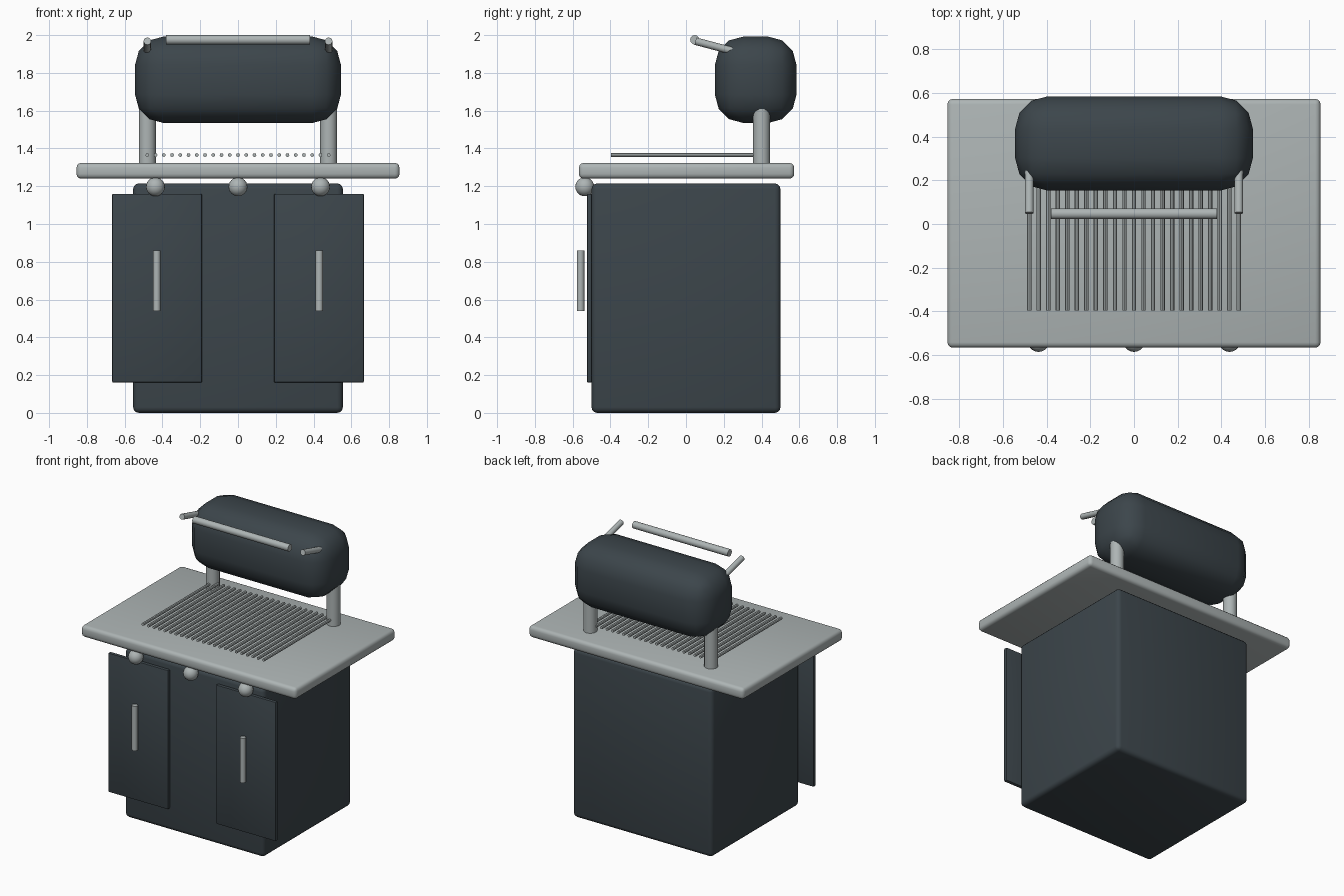
import bpy
from mathutils import Vector

if "Cube" in bpy.data.objects:
    bpy.data.objects.remove(bpy.data.objects["Cube"])


def material(name, rgb):
    m = bpy.data.materials.new(name)
    m.diffuse_color = (*rgb, 1)
    m.use_nodes = True
    m.node_tree.nodes["Principled BSDF"].inputs["Base Color"].default_value = m.diffuse_color
    return m


DARK = material("dark_enamel", (0.045, 0.06, 0.07))
STEEL = material("steel", (0.42, 0.46, 0.46))


def finish(o, name, mat, angle=0.6):
    o.name = name
    o.data.materials.append(mat)
    bpy.ops.object.shade_smooth_by_angle(angle=angle)
    return o


def box(name, lo, hi, mat, bevel, segments):
    lo, hi = Vector(lo), Vector(hi)
    bpy.ops.mesh.primitive_cube_add(size=1, location=(lo + hi) / 2)
    o = bpy.context.object
    o.scale = hi - lo
    bpy.ops.object.transform_apply(location=False, rotation=False, scale=True)
    b = o.modifiers.new("bevel", 'BEVEL')
    b.width, b.segments = bevel, segments
    b.harden_normals = False
    bpy.ops.object.modifier_apply(modifier="bevel")
    return finish(o, name, mat)


def rod(name, a, b, radius, mat, sides=12):
    a, b = Vector(a), Vector(b)
    bpy.ops.mesh.primitive_cylinder_add(vertices=sides, radius=radius,
                                        depth=(b - a).length, location=(a + b) / 2)
    o = bpy.context.object
    o.rotation_euler = (b - a).to_track_quat('Z', 'Y').to_euler()
    return finish(o, name, mat)


# Cabinet, worktop and rounded lid
box("cabinet", (-0.555, -0.5, 0), (0.555, 0.5, 1.215), DARK, 0.03, 3)
box("worktop", (-0.855, -0.567, 1.24), (0.855, 0.573, 1.323), STEEL, 0.025, 3)
box("lid", (-0.545, 0.153, 1.535), (0.545, 0.585, 1.992), DARK, 0.15, 3)

# Paired parts on both sides
for side, s in (("left", -1), ("right", 1)):
    xs = sorted((s * 0.19, s * 0.667))
    box(side + "_door", (xs[0], -0.525, 0.16), (xs[1], -0.497, 1.16), DARK, 0.008, 2)
    rod(side + "_door_handle", (s * 0.43, -0.558, 0.54), (s * 0.43, -0.558, 0.86), 0.02, STEEL)
    rod(side + "_lid_post", (s * 0.48, 0.4, 1.28), (s * 0.48, 0.4, 1.7), 0.045, STEEL, 20)
    rod(side + "_lid_bracket", (s * 0.48, 0.05, 1.968), (s * 0.48, 0.25, 1.915), 0.02, STEEL)

# Lid handle bar
rod("lid_handle", (-0.38, 0.047, 1.975), (0.38, 0.047, 1.975), 0.025, STEEL)

# Control knobs
for i in range(3):
    bpy.ops.mesh.primitive_uv_sphere_add(segments=20, ring_count=12, radius=0.05,
                                         location=((i - 1) * 0.437, -0.536, 1.197))
    finish(bpy.context.object, f"knob_{i + 1}", STEEL)

# Grill grate bars
for i in range(23):
    x = -0.48 + i * 0.96 / 22
    rod(f"grate_bar_{i + 1}", (x, -0.396, 1.365), (x, 0.4, 1.365), 0.01, STEEL, 8)
